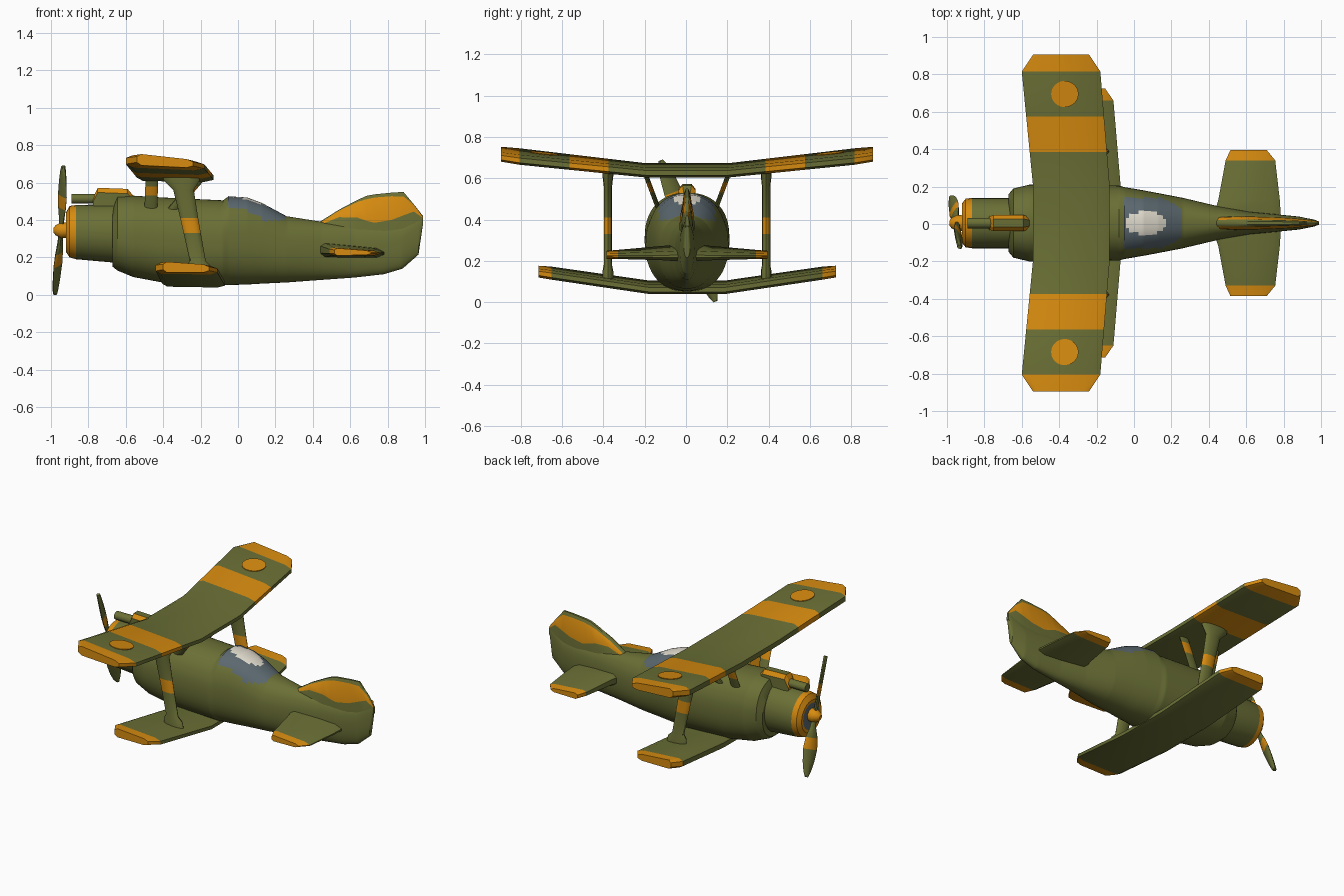
import bpy, bmesh
from math import sin, cos, pi, copysign, radians
from mathutils import Vector

if "Cube" in bpy.data.objects:
    bpy.data.objects.remove(bpy.data.objects["Cube"])

OLIVE, ORANGE, SLATE, WHITE = range(4)
SHIFT = 0.005  # small sideways offset of the whole aircraft


def material(name, rgb):
    m = bpy.data.materials.new(name)
    m.use_nodes = True
    m.diffuse_color = (*rgb, 1)
    m.node_tree.nodes["Principled BSDF"].inputs["Base Color"].default_value = (*rgb, 1)
    return m


MATS = [material("olive green", (0.145, 0.16, 0.036)),
        material("orange", (0.68, 0.26, 0.005)),
        material("slate grey", (0.105, 0.14, 0.16)),
        material("off white", (0.75, 0.71, 0.61))]


def interp(rows, t):
    """Linear interpolation of table rows keyed by their first value."""
    for a, b in zip(rows, rows[1:]):
        if t <= b[0]:
            f = (t - a[0]) / (b[0] - a[0])
            return [p + (q - p) * f for p, q in zip(a, b)]
    return list(rows[-1])


def loft(name, rings, paint=lambda c, n: OLIVE, angle=35):
    """Skin a list of closed rings, cap both ends, colour faces by rule."""
    bm = bmesh.new()
    vs = [[bm.verts.new(Vector(p) + Vector((0, SHIFT, 0))) for p in r] for r in rings]
    for a, b in zip(vs, vs[1:]):
        n = len(a)
        for i in range(n):
            bm.faces.new((a[i], a[(i + 1) % n], b[(i + 1) % n], b[i]))
    bm.faces.new(vs[0])
    bm.faces.new(vs[-1])
    bmesh.ops.recalc_face_normals(bm, faces=bm.faces)
    for f in bm.faces:
        f.material_index = paint(f.calc_center_median() - Vector((0, SHIFT, 0)), f.normal)
    me = bpy.data.meshes.new(name)
    bm.to_mesh(me)
    bm.free()
    for m in MATS:
        me.materials.append(m)
    ob = bpy.data.objects.new(name, me)
    bpy.context.collection.objects.link(ob)
    bpy.ops.object.select_all(action='DESELECT')
    ob.select_set(True)
    bpy.context.view_layer.objects.active = ob
    bpy.ops.object.shade_smooth_by_angle(angle=radians(angle))
    return ob


def oval(x, zb, zt, w, n=24, e=1.0):
    """Rounded cross-section across the fuselage axis."""
    def c(v):
        return copysign(abs(v) ** e, v)
    zc, h = (zb + zt) / 2, (zt - zb) / 2
    return [(x, w * c(cos(2 * pi * i / n)), zc + h * c(sin(2 * pi * i / n))) for i in range(n)]


# Fuselage: x, bottom, top, half width
BODY = [(-0.67, 0.15, 0.46, 0.155), (-0.645, 0.13, 0.525, 0.185), (-0.56, 0.095, 0.53, 0.205),
        (-0.4, 0.065, 0.52, 0.205), (-0.08, 0.052, 0.505, 0.2), (-0.05, 0.052, 0.527, 0.192),
        (0.05, 0.055, 0.52, 0.175), (0.13, 0.06, 0.49, 0.16), (0.26, 0.066, 0.42, 0.135),
        (0.45, 0.08, 0.39, 0.09), (0.62, 0.092, 0.375, 0.06), (0.78, 0.11, 0.37, 0.045),
        (0.88, 0.14, 0.38, 0.035), (0.965, 0.215, 0.42, 0.018), (0.988, 0.37, 0.42, 0.009)]


def body_paint(c, n):
    if ((c.x - 0.065) / 0.108) ** 2 + (c.y / 0.062) ** 2 < 1 and c.z > 0.4:
        return WHITE
    if -0.055 < c.x < 0.25 and c.z > max(0.4, 0.47 - 0.55 * (c.x + 0.055)) and abs(c.y) < 0.135:
        return SLATE
    return OLIVE


xs = sorted({r[0] for r in BODY} | {-0.67 + 0.0165 * i for i in range(100)})
loft("fuselage", [oval(*interp(BODY, x), 56, 0.88) for x in xs if x < 0.989], body_paint, 25)

# Engine cowling with orange lip and dark intake
loft("cowling", [oval(-0.918, 0.25, 0.42, 0.085), oval(-0.92, 0.23, 0.44, 0.105),
                 oval(-0.9, 0.2, 0.475, 0.13), oval(-0.865, 0.19, 0.48, 0.135),
                 oval(-0.64, 0.17, 0.485, 0.135)],
     lambda c, n: SLATE if c.x < -0.917 and abs(c.y) < 0.01 and abs(c.z - 0.335) < 0.01
     else ORANGE if c.x < -0.86 else OLIVE)

# Propeller: spinner and two twisted blades
HUB = Vector((-0.945, 0.005, 0.345))


def disc(x, r):
    return oval(x, HUB.z - r, HUB.z + r, r, 14)


loft("spinner", [disc(-0.987, 0.012), disc(-0.975, 0.028), disc(-0.945, 0.044), disc(-0.905, 0.04)],
     lambda c, n: ORANGE)
loft("propeller_shaft", [disc(-0.92, 0.03), disc(-0.88, 0.03)])
for side, name in ((1, "upper_blade"), (-1, "lower_blade")):
    d = Vector((0, -0.36, 0.93)) * side
    chord = Vector((0.45, 0, 0)) + Vector((1, 0, 0)).cross(d) * 0.89
    thick = chord.cross(d)
    lean = Vector((0.03 if side > 0 else -0.09, 0, 0))
    rings = []
    for r, w in ((0.02, 0.016), (0.07, 0.022), (0.13, 0.042), (0.2, 0.05), (0.28, 0.04), (0.34, 0.025), (0.368, 0.01)):
        mid = HUB + (d + lean) * r
        rings.append([mid + chord * w * cos(i * pi / 4) + thick * 0.012 * sin(i * pi / 4) for i in range(8)])
    loft(name, rings, lambda c, n: ORANGE if 0.13 < abs(c.z - HUB.z) / 0.93 < 0.2 else OLIVE)

# Gun on the nose: barrel and bevelled housing
loft("gun_barrel", [oval(x, 0.487, 0.54, 0.028, 12) for x in (-0.89, -0.58)])


def box_ring(x, top, w):
    return [(x, -w, 0.47), (x, w, 0.47), (x, w, top - 0.025), (x, w - 0.02, top),
            (x, -w + 0.02, top), (x, -w, top - 0.025)]


loft("gun_housing", [box_ring(-0.775, 0.52, 0.036), box_ring(-0.75, 0.572, 0.042),
                     box_ring(-0.59, 0.566, 0.042), box_ring(-0.56, 0.53, 0.036)],
     lambda c, n: ORANGE if abs(n.x) > 0.9 or (abs(n.y) > 0.3 and n.z > 0.3) else OLIVE, 20)


# Wings: half tables of y, leading x, trailing x, leading z, trailing z, thickness
def wing(name, rows, cuts, paint, trail=0.5):
    prof = [(0, -0.25), (0, 0.25), (0.08, 0.5), (0.88, 0.5), (1, trail * 0.5), (1, -trail * 0.5),
            (0.88, -0.5), (0.08, -0.5)]
    ys = sorted({r[0] for r in rows} | set(cuts))
    rings = []
    for y in [-v for v in reversed(ys)] + ys:
        _, xl, xt, zl, zt, th = interp(rows, abs(y))
        rings.append([(xl + (xt - xl) * u, y, zl + (zt - zl) * u + th * v * (1 - u * (1 - trail) * 0.6))
                      for u, v in prof])
    loft(name, rings, paint)


UPPER = [(0.2, -0.54, -0.13, 0.642, 0.626, 0.066), (0.81, -0.6, -0.18, 0.715, 0.686, 0.066),
         (0.9, -0.54, -0.24, 0.724, 0.7, 0.062)]
LOWER = [(0.18, -0.405, -0.07, 0.075, 0.06, 0.062), (0.655, -0.44, -0.11, 0.143, 0.13, 0.062),
         (0.72, -0.4, -0.155, 0.149, 0.14, 0.058)]
TAIL = [(0.03, 0.42, 0.785, 0.24, 0.222, 0.085), (0.12, 0.45, 0.78, 0.24, 0.222, 0.07),
        (0.335, 0.49, 0.755, 0.232, 0.222, 0.046), (0.39, 0.515, 0.71, 0.23, 0.224, 0.04)]
wing("upper_wing", UPPER, (0.38, 0.57),
     lambda c, n: ORANGE if abs(c.y) > 0.81 or 0.38 < abs(c.y) < 0.57 else OLIVE)
wing("lower_wing", LOWER, (), lambda c, n: ORANGE if abs(c.y) > 0.66 else OLIVE)
wing("tailplane", TAIL, (), lambda c, n: ORANGE if abs(c.y) > 0.34 else OLIVE, 0.25)

# Round wing markings: thin plates following the wing surface
for s, name in ((1, "left_roundel"), (-1, "right_roundel")):
    def ring(dz):
        pts = []
        for i in range(32):
            x, y = -0.37 + 0.073 * cos(i * pi / 16), 0.69 + 0.07 * sin(i * pi / 16)
            _, xl, xt, zl, zt, th = interp(UPPER, y)
            pts.append((x, y * s, zl + (zt - zl) * (x - xl) / (xt - xl) + th * 0.35 + dz))
        return pts
    loft(name, [ring(0.008), ring(0.0125)], lambda c, n: ORANGE)

# Fin: x, low edge of the paint, high edge of the paint, top, half width
FIN = [(0.44, 0.375, 0.385, 0.392, 0.03), (0.54, 0.415, 0.45, 0.455, 0.034), (0.64, 0.412, 0.497, 0.508, 0.034),
       (0.69, 0.395, 0.512, 0.53, 0.032), (0.73, 0.385, 0.52, 0.537, 0.031), (0.82, 0.4, 0.527, 0.546, 0.027),
       (0.885, 0.425, 0.526, 0.55, 0.022), (0.94, 0.445, 0.482, 0.484, 0.016), (0.99, 0.41, 0.415, 0.42, 0.008)]
rings = []
for x, lo, hi, top, w in FIN:
    half = [(w * 1.15, min(0.3 if x < 0.95 else 0.37, lo)), (w, lo), (w * 0.55, hi), (w * 0.25, top)]
    rings.append([(x, y, z) for y, z in half] + [(x, -y, z) for y, z in reversed(half)])


def fin_paint(c, n):
    _, lo, hi, _, _ = interp(FIN, c.x)
    return ORANGE if lo < c.z < hi and abs(c.y) > 0.003 else OLIVE


loft("fin", rings, fin_paint)


# Struts: stations of x, y, z, half chord, half thickness, with an orange band
def strut(name, stations, low, high):
    rings = [[(x + rx * cos(i * pi / 6), y + ry * sin(i * pi / 6), z) for i in range(12)]
             for x, y, z, rx, ry in stations]
    loft(name, rings, lambda c, n: ORANGE if low < c.z < high else OLIVE)


for s, side in ((1, "left"), (-1, "right")):
    strut(side + "_wing_strut",
          [(-0.205 - (z - 0.13) * 0.2, 0.383 * s, z, rx, ry) for z, rx, ry in
           ((0.1, 0.07, 0.026), (0.15, 0.068, 0.026), (0.18, 0.043, 0.02), (0.33, 0.046, 0.02),
            (0.41, 0.048, 0.02), (0.56, 0.055, 0.02), (0.61, 0.095, 0.026), (0.645, 0.1, 0.026))], low=0.33, high=0.41)
    for part, x0, x1 in (("front", -0.467, -0.46), ("rear", -0.37, -0.2)):
        st = []
        for f in (0, 0.5, 0.75, 1):
            st.append((x0 + (x1 - x0) * f, (0.13 + 0.075 * f) * s, 0.43 + 0.2 * f, 0.034, 0.012))
        strut(side + "_" + part + "_cabane_strut", st, low=0.53, high=0.58)
